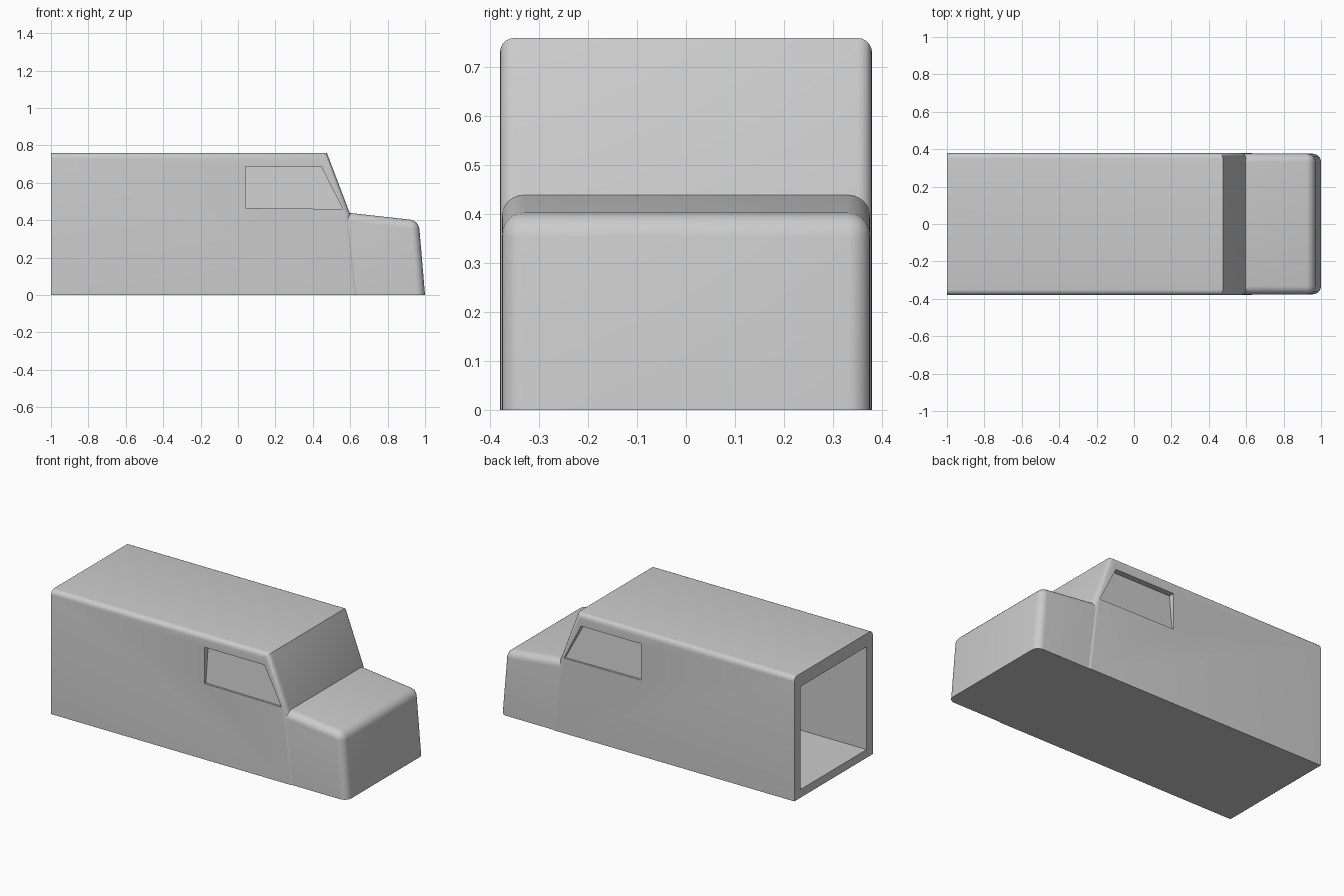
import bpy, bmesh, math

if "Cube" in bpy.data.objects:
    bpy.data.objects.remove(bpy.data.objects["Cube"])


def prism(name, profile, y0, y1, bevel_test=None, radius=0.03, segments=5):
    """Extrude an x/z profile from y0 to y1 and round the chosen edges."""
    bm = bmesh.new()
    a = [bm.verts.new((x, y0, z)) for x, z in profile]
    b = [bm.verts.new((x, y1, z)) for x, z in profile]
    n = len(profile)
    bm.faces.new(a)
    bm.faces.new(b[::-1])
    for i in range(n):
        j = (i + 1) % n
        bm.faces.new((a[j], a[i], b[i], b[j]))
    bmesh.ops.recalc_face_normals(bm, faces=bm.faces)
    if bevel_test:
        edges = [e for e in bm.edges if bevel_test(e.verts[0].co, e.verts[1].co)]
        bmesh.ops.bevel(bm, geom=edges, offset=radius, segments=segments,
                        profile=0.5, affect='EDGES', clamp_overlap=True)
        bmesh.ops.recalc_face_normals(bm, faces=bm.faces)
    me = bpy.data.meshes.new(name)
    bm.to_mesh(me)
    bm.free()
    ob = bpy.data.objects.new(name, me)
    bpy.context.collection.objects.link(ob)
    return ob


def select(ob):
    bpy.ops.object.select_all(action='DESELECT')
    ob.select_set(True)
    bpy.context.view_layer.objects.active = ob


def cut(ob, cutter):
    mod = ob.modifiers.new("cut", 'BOOLEAN')
    mod.operation = 'DIFFERENCE'
    mod.solver = 'EXACT'
    mod.object = cutter
    select(ob)
    bpy.ops.object.modifier_apply(modifier=mod.name)
    bpy.data.objects.remove(cutter)


W = 0.38

# Tall cabin and cargo box, rounded along the roof sides and front pillars
def cabin_edges(p, q):
    along = abs(p.y - q.y) < 1e-5
    roof = min(p.z, q.z) > 0.7
    front = min(p.x, q.x) > 0.4
    return along and (roof or front)

cabin = prism("cabin_body",
              [(-1, 0), (-1, 0.76), (0.475, 0.76), (0.597, 0.44), (0.65, 0)],
              -W, W, cabin_edges, 0.03)

# Open hollow at the rear, framed by the walls
cut(cabin, prism("rear_hollow",
                 [(-1.1, 0.05), (-1.1, 0.68), (0.42, 0.68), (0.42, 0.05)],
                 -0.32, 0.32))

# Side window pockets, deeper at the top
window = [(0.04, 0.687), (0.445, 0.687), (0.56, 0.46), (0.04, 0.465)]
for side in (-1, 1):
    cutter = prism("window_pocket", window, side * 0.355, side * 0.45)
    for v in cutter.data.vertices:
        if abs(v.co.y) < 0.4:
            v.co.y = side * (0.345 if v.co.z > 0.6 else 0.368)
    cut(cabin, cutter)

# Nose with rounded upper and corner edges
def hood_edges(p, q):
    along = abs(p.y - q.y) < 1e-5
    top = min(p.z, q.z) > 0.35
    nose = min(p.x, q.x) > 0.9
    return (along and (top or nose)) or (top and nose)

hood = prism("hood",
             [(0.5, 0), (0.5, 0.45), (0.966, 0.398), (1, 0)],
             -0.376, 0.376, hood_edges, 0.045, 6)

for ob in (cabin, hood):
    select(ob)
    bpy.ops.object.shade_smooth_by_angle(angle=math.radians(30))
